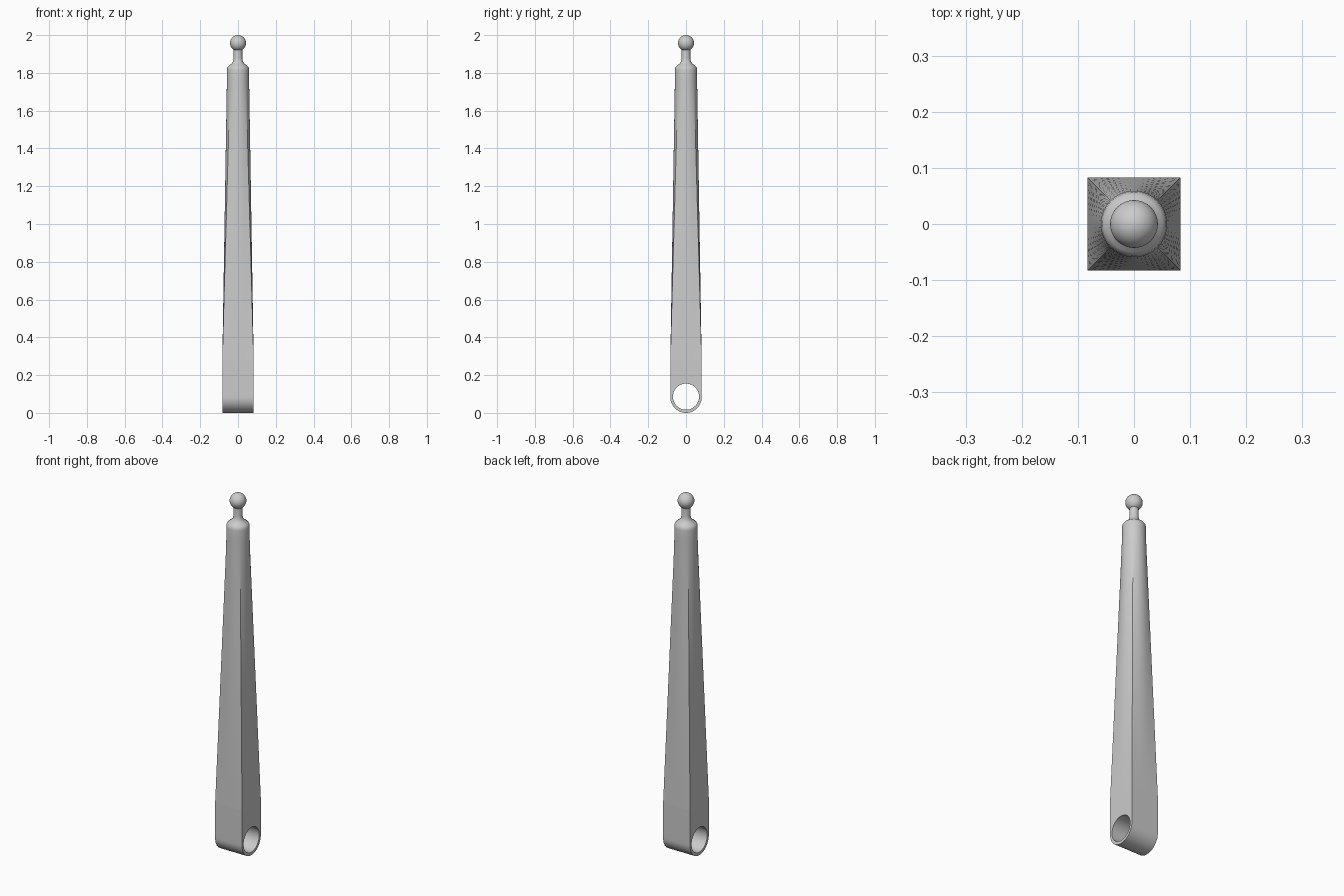
import bpy, bmesh, math

if "Cube" in bpy.data.objects:
    bpy.data.objects.remove(bpy.data.objects["Cube"])

HALF = 0.083      # half width of the square lower end
NECK_R = 0.059    # radius of the round upper end
TAPER_Z = 0.28    # where the taper starts
ROUND_Z = 1.75    # where the section becomes fully round
SIDES = 64

grey = bpy.data.materials.new("grey")
grey.use_nodes = True
colour = (0.6, 0.6, 0.6, 1)
grey.diffuse_color = colour
grey.node_tree.nodes["Principled BSDF"].inputs["Base Color"].default_value = colour

ANGLES = [2 * math.pi * i / SIDES for i in range(SIDES)]


def square(a):
    """Point on the unit square along the direction a."""
    c, s = math.cos(a), math.sin(a)
    m = max(abs(c), abs(s))
    return c / m, s / m


def bridge(bm, lower, upper):
    for i in range(SIDES):
        j = (i + 1) % SIDES
        bm.faces.new((lower[i], lower[j], upper[j], upper[i]))


def finish(bm, name):
    bmesh.ops.recalc_face_normals(bm, faces=bm.faces)
    mesh = bpy.data.meshes.new(name)
    bm.to_mesh(mesh)
    bm.free()
    mesh.materials.append(grey)
    obj = bpy.data.objects.new(name, mesh)
    bpy.context.collection.objects.link(obj)
    bpy.ops.object.select_all(action="DESELECT")
    obj.select_set(True)
    bpy.context.view_layer.objects.active = obj
    bpy.ops.object.shade_smooth_by_angle(angle=math.radians(30))


# Lower end: rounded block with a bore running from side to side
def outer(a):
    if math.sin(a) < -1e-6:
        return HALF * math.cos(a), HALF + HALF * math.sin(a)
    y, z = square(a)
    return HALF * y, HALF + (TAPER_Z - HALF) * z


def bore(a):
    return 0.069 * math.cos(a), 0.086 + 0.069 * math.sin(a)


bm = bmesh.new()
loops = []
for x, shape in ((-HALF, bore), (-HALF, outer), (HALF, outer), (HALF, bore)):
    loops.append([bm.verts.new((x, *shape(a))) for a in ANGLES])
for k in range(4):
    bridge(bm, loops[k], loops[(k + 1) % 4])
finish(bm, "lower_eye")

# Shaft: square section blending into a circle, then a shoulder and thin neck
bm = bmesh.new()
rings = []
STEPS = 24
for k in range(STEPS + 1):
    t = k / STEPS
    z = TAPER_Z + (ROUND_Z - TAPER_Z) * t
    ring = []
    for a in ANGLES:
        sx, sy = square(a)
        x = (1 - t) * HALF * sx + t * NECK_R * math.cos(a)
        y = (1 - t) * HALF * sy + t * NECK_R * math.sin(a)
        ring.append(bm.verts.new((x, y, z)))
    rings.append(ring)
shoulder = [(0.059, 1.815), (0.057, 1.828), (0.05, 1.837), (0.036, 1.847),
            (0.027, 1.858), (0.023, 1.874), (0.023, 1.93)]
for r, z in shoulder:
    rings.append([bm.verts.new((r * math.cos(a), r * math.sin(a), z)) for a in ANGLES])
for lower, upper in zip(rings, rings[1:]):
    bridge(bm, lower, upper)
finish(bm, "tapered_shaft")

# Ball on the tip
bm = bmesh.new()
bmesh.ops.create_uvsphere(bm, u_segments=48, v_segments=24, radius=0.0425)
bmesh.ops.translate(bm, verts=bm.verts, vec=(0, 0, 1.9575))
finish(bm, "tip_ball")
